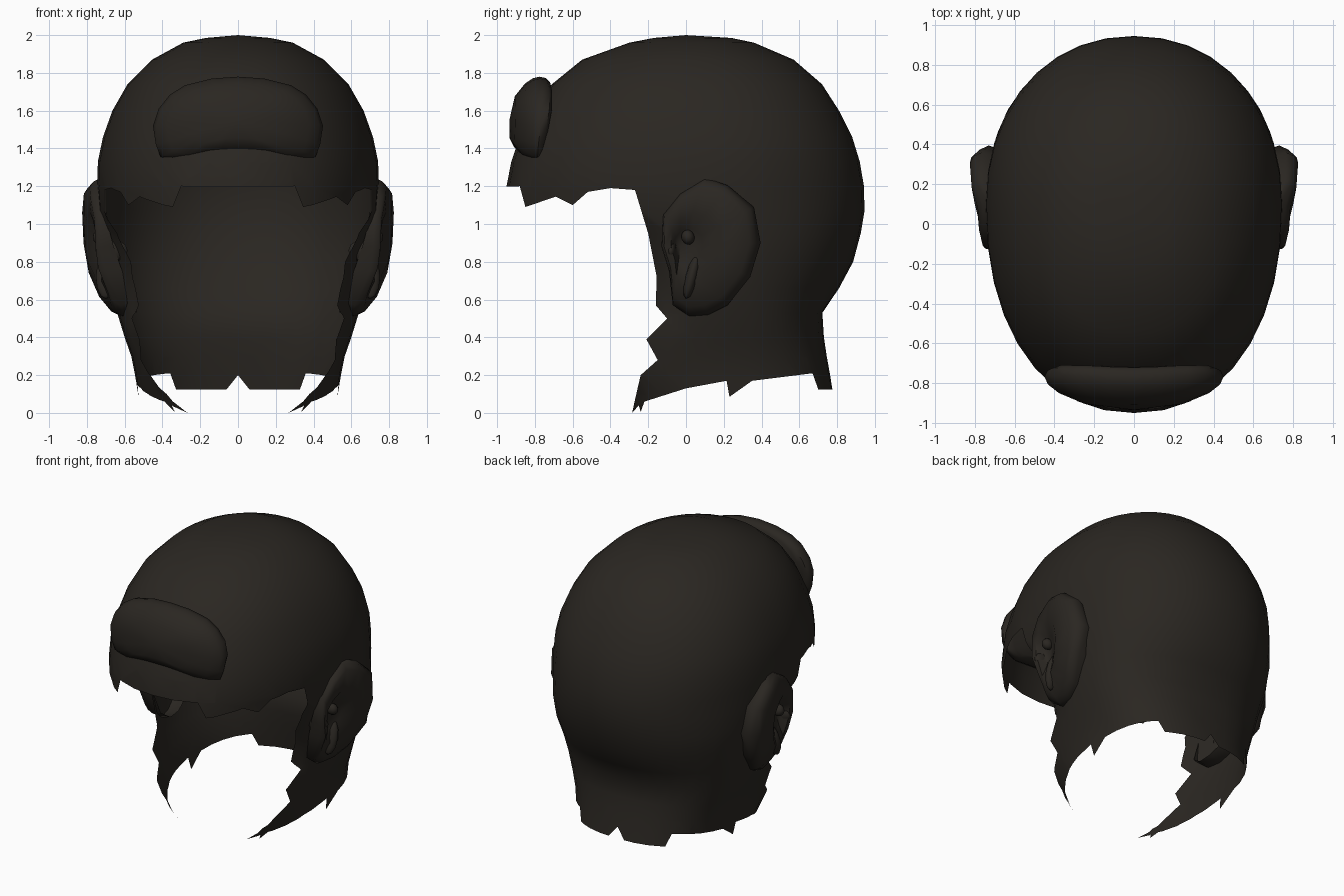
import bpy, bmesh, math
from mathutils import Vector

if "Cube" in bpy.data.objects:
    bpy.data.objects.remove(bpy.data.objects["Cube"])

mat = bpy.data.materials.new("dark_brown")
mat.diffuse_color = (0.023, 0.0195, 0.0155, 1)
mat.use_nodes = True
mat.node_tree.nodes["Principled BSDF"].inputs["Base Color"].default_value = mat.diffuse_color


def finish(bm, name, angle=50):
    bmesh.ops.recalc_face_normals(bm, faces=bm.faces[:])
    me = bpy.data.meshes.new(name)
    bm.to_mesh(me)
    bm.free()
    ob = bpy.data.objects.new(name, me)
    bpy.context.collection.objects.link(ob)
    me.materials.append(mat)
    bpy.ops.object.select_all(action='DESELECT')
    ob.select_set(True)
    bpy.context.view_layer.objects.active = ob
    bpy.ops.object.shade_smooth_by_angle(angle=math.radians(angle))
    return ob


def loft(rings, start=None, end=None):
    """Bridge closed rings of points, optionally closing ends to a point."""
    bm = bmesh.new()
    vs = [[bm.verts.new(p) for p in r] for r in rings]
    n = len(vs[0])
    for a, b in zip(vs, vs[1:]):
        for i in range(n):
            j = (i + 1) % n
            bm.faces.new((a[i], a[j], b[j], b[i]))
    for tip, ring in ((start, vs[0]), (end, vs[-1])):
        if tip is not None:
            t = bm.verts.new(tip)
            for i in range(n):
                bm.faces.new((t, ring[i], ring[(i + 1) % n]))
    return bm


def inside(u, v, poly):
    hit = False
    for (a, b), (c, d) in zip(poly, poly[1:] + poly[:1]):
        if (b > v) != (d > v) and u < (c - a) * (v - b) / (d - b) + a:
            hit = not hit
    return hit


def trim(bm, poly, ax, keep=lambda c: False):
    """Cut away the part of a surface inside a polygon seen along x or y (ax = 1 or 0)."""
    for p, q in zip(poly, poly[1:] + poly[:1]):
        co, no = Vector((0, 0, p[1])), Vector((0, 0, q[0] - p[0]))
        co[ax] = p[0]
        no[ax] = p[1] - q[1]
        lo = (min(p[0], q[0]) - .01, min(p[1], q[1]) - .01)
        hi = (max(p[0], q[0]) + .01, max(p[1], q[1]) + .01)
        faces = []
        for f in bm.faces:
            us = [v.co[ax] for v in f.verts]
            zs = [v.co.z for v in f.verts]
            if min(us) < hi[0] and max(us) > lo[0] and min(zs) < hi[1] and max(zs) > lo[1]:
                faces.append(f)
        if not faces:
            continue
        geom = set(faces)
        for f in faces:
            geom.update(f.edges)
            geom.update(f.verts)
        bmesh.ops.bisect_plane(bm, geom=list(geom), plane_co=co,
                               plane_no=no.normalized(), dist=1e-5)
    dead = []
    for f in bm.faces:
        c = f.calc_center_median()
        if not keep(c) and inside(c[ax], c.z, poly):
            dead.append(f)
    bmesh.ops.delete(bm, geom=dead, context='FACES')


# Skull and neck shell: z, front y, back y, half width, y of widest point
sections = [
    (1.985, -.17, .24, .17, .02), (1.96, -.30, .36, .29, .03), (1.87, -.55, .57, .455, .04),
    (1.74, -.71, .72, .585, .06), (1.6, -.81, .81, .665, .08), (1.46, -.88, .88, .715, .1),
    (1.33, -.925, .92, .742, .1), (1.2, -.95, .942, .745, .1), (1.07, -.95, .945, .74, .12),
    (.95, -.6, .925, .725, .2), (.8, -.43, .885, .70, .24), (.66, -.4, .81, .675, .24),
    (.53, -.4, .722, .64, .22), (.4, -.58, .73, .6, .2), (.3, -.62, .745, .565, .2),
    (.2, -.6, .763, .545, .2), (.1, -.44, .783, .53, .2), (-.03, -.33, .80, .51, .2)]
SEG = 36


def section(z, yf, yb, w, c):
    pts = []
    for i in range(SEG):
        a = 2 * math.pi * i / SEG
        s, k = math.sin(a), math.cos(a)
        r, e = (yb - c, 2.12) if k > 0 else (c - yf, 2.2 if z > 1 else 2.12)
        if k > 0 and z < .6:
            e = 2.5     # the nape is squarer
        e = 2 / e
        pts.append((w * math.copysign(abs(s) ** e, s), c + r * math.copysign(abs(k) ** e, k), z))
    return pts


shell = loft([section(*s) for s in sections], start=(0, 0, 2.0))
# Face opening and ragged lower edge, traced in side view
opening = [(-1.2, 1.19), (-.88, 1.2), (-.85, 1.09), (-.69, 1.145), (-.6, 1.1), (-.52, 1.17),
           (-.4, 1.19), (-.27, 1.18), (-.2, .95), (-.155, .72), (-.16, .57), (-.1, .5),
           (-.21, .39), (-.15, .28), (-.24, .2), (-.27, .07), (-.285, .0), (-.25, .04),
           (-.24, .005), (-.22, .06), (0, .13), (.215, .17), (.23, .085), (.35, .17),
           (.67, .21), (.70, .125), (1, .125), (1, -.2), (-1.2, -.2)]
trim(shell, opening, 1)
# Notch at the nape
trim(shell, [(-.08, .1), (0, .2), (.08, .1)], 0, lambda c: c.y < .5)
finish(shell, "head_shell")


def scaled(outline, centre, s):
    return [(centre[0] + (a - centre[0]) * s, centre[1] + (b - centre[1]) * s) for a, b in outline]


# Forehead pad: pillow-shaped, curved to the brow
half = [(0, 1.78), (.14, 1.77), (.28, 1.735), (.36, 1.685), (.42, 1.61), (.45, 1.52), (.435, 1.42),
        (.41, 1.355), (.31, 1.335), (.2, 1.36), (.1, 1.375), (0, 1.378)]
outline = half + [(-x, z) for x, z in half[-2:0:-1]]
mid = (0, 1.55)


def pad_y(x, z, t):
    front = -.935 + .5 * x * x + 1.8 * max(0, z - 1.55) ** 2 + 2 * max(0, 1.47 - z) ** 2
    back = -.71 - .2 * max(0, 1.6 - z) - 4 * max(0, z - 1.7) ** 2
    return back + (front - back) * t


rings = [[(x, pad_y(x, z, t), z) for x, z in scaled(outline, mid, s)]
         for s, t in ((.88, 0), (.97, .1), (1, .4), (.96, .7), (.84, .9), (.55, 1))]
finish(loft(rings, (0, pad_y(*mid, 0), mid[1]), (0, pad_y(*mid, 1), mid[1])), "forehead_pad")

# Ears: rimmed discs with a hollow, plus small inner folds
ear = [(.1, 1.245), (.22, 1.205), (.36, 1.09), (.395, .9), (.34, .72), (.22, .57), (.12, .52),
       (.02, .51), (-.07, .57), (-.09, .75), (-.13, .88), (-.12, 1.05), (-.03, 1.16)]
hub = (-.03, .88)


def ear_x(y, z):
    return (.825 - .25 * max(0, .15 - y) - .8 * max(0, .95 - z) ** 2
            - 2.5 * max(0, z - 1.1) ** 2 - .9 * max(0, y - .33))


for side, label in ((1, "right"), (-1, "left")):
    rings = [[(side * (.7 - .35 * max(0, 1 - z)), y, z) for y, z in scaled(ear, hub, .94)]]
    for s, d in ((1, .035), (.95, .008), (.86, 0), (.5, .012), (.28, .06)):
        rings.append([(side * (ear_x(y, z) - d), y, z) for y, z in scaled(ear, hub, s)])
    finish(loft(rings, end=(side * .68, *hub)), label + "_ear")
    # tragus, inner fold and lobe fold
    for name, loc, size, tilt in (("tragus", (.67, -.08, .86), (.09, .035, .06), 0),
                                  ("inner_fold", (.73, .01, .93), (.04, .035, .04), .3),
                                  ("lobe_fold", (.7, .03, .72), (.055, .035, .12), -.25)):
        bm = bmesh.new()
        bmesh.ops.create_uvsphere(bm, u_segments=10, v_segments=6, radius=1)
        ob = finish(bm, label + "_" + name)
        ob.location = (side * loc[0], loc[1], loc[2])
        ob.scale = size
        ob.rotation_euler = (tilt, 0, 0)
